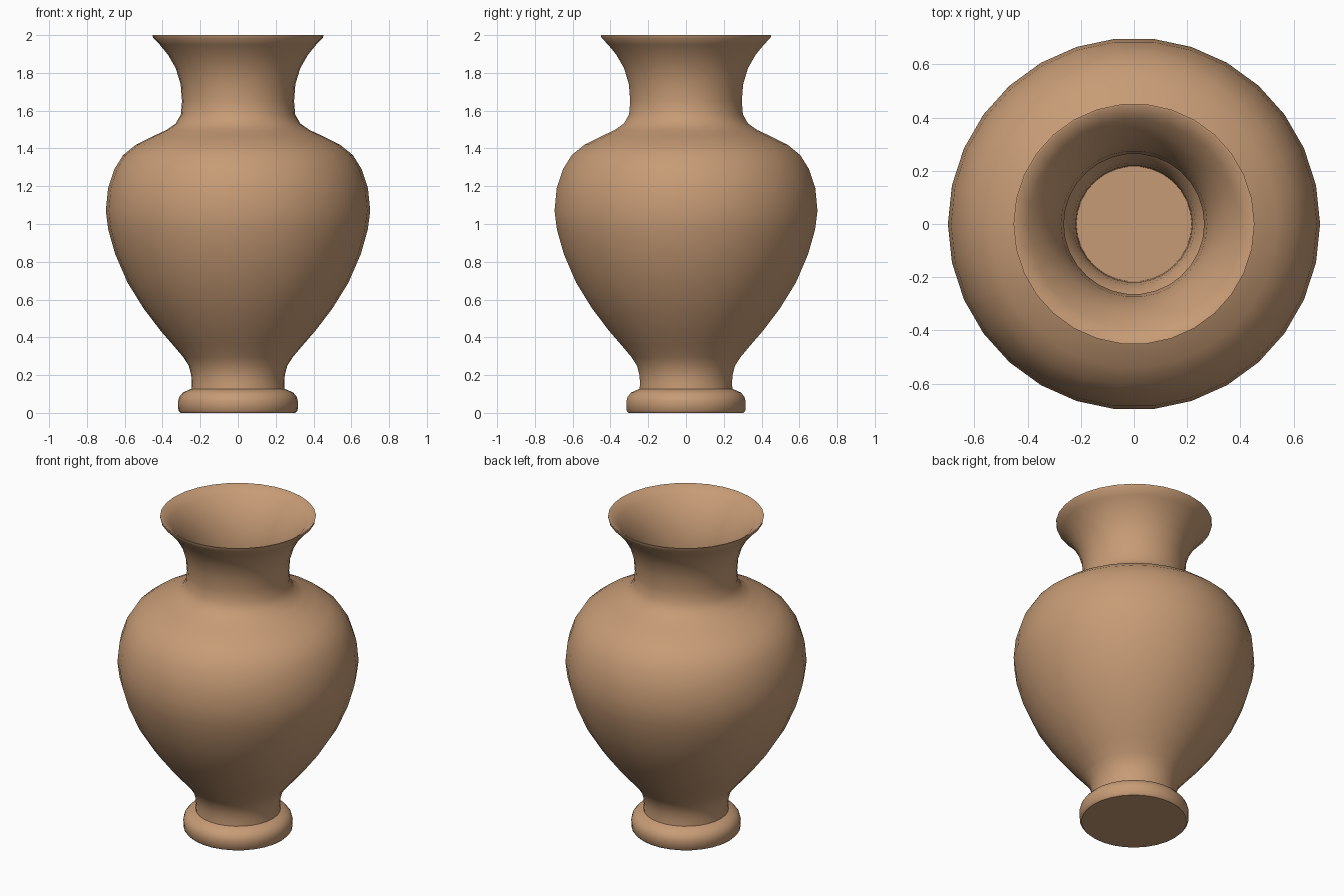
import bpy, bmesh, math

SIDES = 30

# Outer profile (radius, height) from the foot up to the lip
outer = [(0.305, 0.0), (0.316, 0.012), (0.318, 0.06), (0.311, 0.085), (0.292, 0.108),
         (0.265, 0.12), (0.247, 0.127), (0.245, 0.16), (0.248, 0.2), (0.261, 0.25),
         (0.29, 0.295), (0.345, 0.36), (0.41, 0.435), (0.50, 0.553), (0.585, 0.69),
         (0.65, 0.84), (0.687, 0.97), (0.70, 1.07), (0.688, 1.19), (0.655, 1.29),
         (0.608, 1.365), (0.54, 1.42), (0.45, 1.465), (0.38, 1.497), (0.33, 1.532),
         (0.303, 1.58), (0.297, 1.65), (0.304, 1.74), (0.33, 1.825), (0.37, 1.895),
         (0.415, 1.95), (0.45, 1.985), (0.453, 2.0)]
# Inner profile from the lip down to the floor
inner = [(0.445, 2.0), (0.395, 1.96), (0.345, 1.9), (0.305, 1.83), (0.275, 1.74),
         (0.264, 1.65), (0.268, 1.57), (0.295, 1.51), (0.35, 1.468), (0.44, 1.43),
         (0.52, 1.39), (0.58, 1.342), (0.624, 1.275), (0.655, 1.18), (0.665, 1.07),
         (0.653, 0.98), (0.618, 0.85), (0.555, 0.71), (0.472, 0.575), (0.38, 0.455),
         (0.315, 0.38), (0.26, 0.315), (0.23, 0.26), (0.22, 0.2), (0.217, 0.13)]

# Revolve the wall, then cap the underside and the inner floor
bm = bmesh.new()
rings = []
for r, z in outer + inner:
    rings.append([bm.verts.new((r * math.cos(a), r * math.sin(a), z))
                  for a in (2 * math.pi * i / SIDES for i in range(SIDES))])
for low, high in zip(rings, rings[1:]):
    for i in range(SIDES):
        j = (i + 1) % SIDES
        bm.faces.new((low[i], low[j], high[j], high[i]))
bm.faces.new(rings[0][::-1])
bm.faces.new(rings[-1])

mesh = bpy.data.meshes.new("vase")
bm.to_mesh(mesh)
bm.free()
vase = bpy.data.objects.new("vase", mesh)
bpy.context.collection.objects.link(vase)

# Fired clay colour
clay = bpy.data.materials.new("clay")
clay.diffuse_color = (0.57, 0.33, 0.18, 1)
mesh.materials.append(clay)

# Smooth wall with crisp lip and floor edges
bpy.context.view_layer.objects.active = vase
vase.select_set(True)
bpy.ops.object.shade_smooth_by_angle(angle=math.radians(40))
